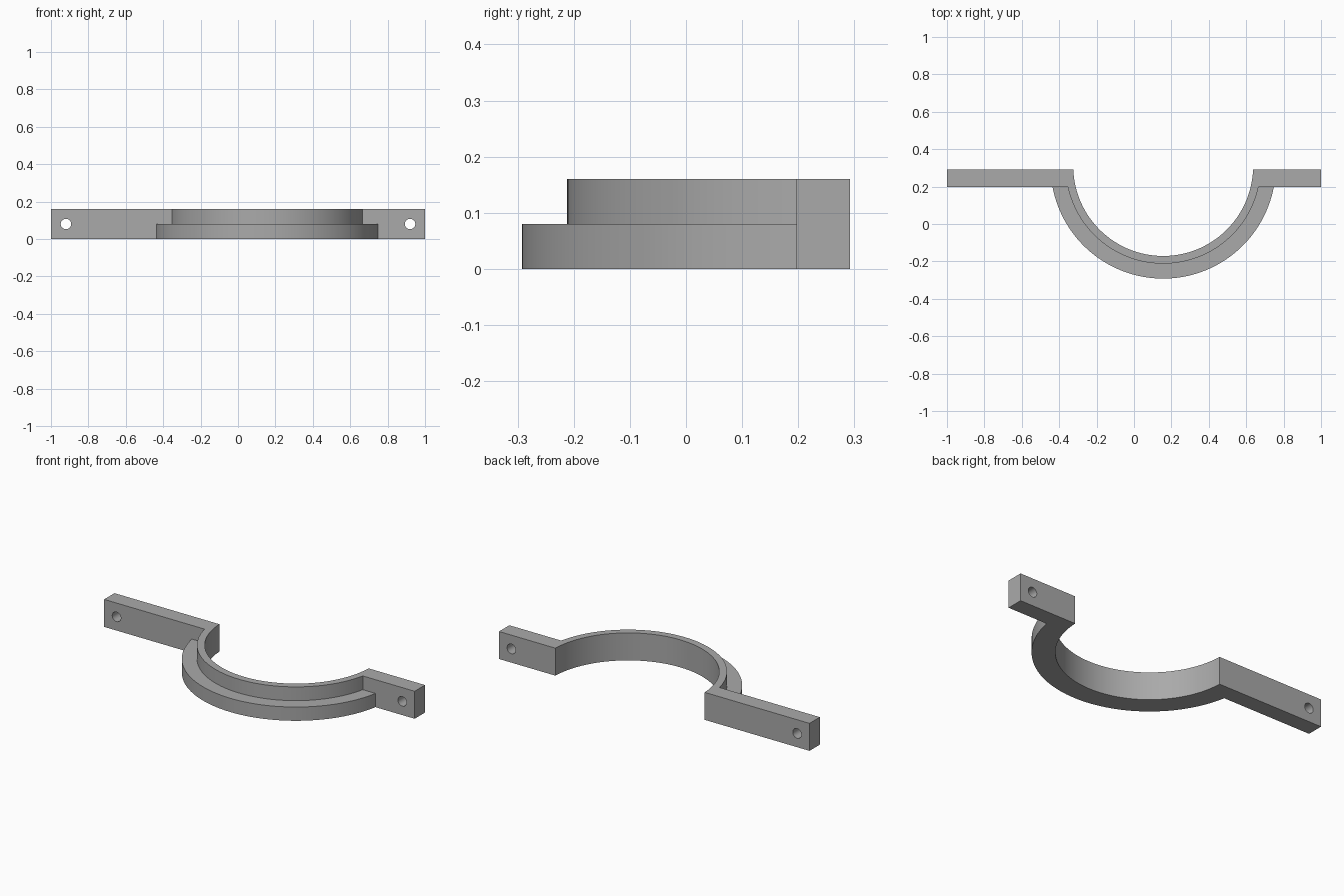
import bpy, bmesh, math

cube = bpy.data.objects.get("Cube")
if cube:
    bpy.data.objects.remove(cube)

CX, CY = 0.156, 0.31            # centre of the half ring
R_IN, R_RIM, R_OUT = 0.481, 0.522, 0.602
BACK, FRONT = 0.292, 0.197      # back and front planes of the arms
HEIGHT, STEP = 0.16, 0.08

grey = bpy.data.materials.new("plain grey")
grey.use_nodes = True
grey.diffuse_color = (0.4, 0.4, 0.4, 1)
grey.node_tree.nodes["Principled BSDF"].inputs["Base Color"].default_value = (0.4, 0.4, 0.4, 1)


def arc(radius, y_end, steps=64):
    """Lower arc from left to right, cut off at the plane y_end."""
    a = math.asin((y_end - CY) / radius)
    start, end = -math.pi - a, a
    return [(CX + radius * math.cos(t), CY + radius * math.sin(t))
            for t in (start + (end - start) * i / steps for i in range(steps + 1))]


def prism(name, outline, height):
    """Extrude a flat outline up from the ground."""
    bm = bmesh.new()
    base = bm.faces.new([bm.verts.new((x, y, 0)) for x, y in outline])
    top = bmesh.ops.extrude_face_region(bm, geom=[base], use_keep_orig=True)["geom"]
    bmesh.ops.translate(bm, verts=[v for v in top if isinstance(v, bmesh.types.BMVert)],
                        vec=(0, 0, height))
    bmesh.ops.recalc_face_normals(bm, faces=bm.faces)
    mesh = bpy.data.meshes.new(name)
    bm.to_mesh(mesh)
    bm.free()
    mesh.materials.append(grey)
    obj = bpy.data.objects.new(name, mesh)
    bpy.context.collection.objects.link(obj)
    return obj


# Tall inner band with the two mounting arms
outline = ([(-1, BACK)] + arc(R_IN, BACK) + [(1, BACK), (1, FRONT)]
           + arc(R_RIM, FRONT)[::-1] + [(-1, FRONT)])
bracket = prism("band_and_arms", outline, HEIGHT)

# Low outer flange
flange = prism("outer_flange", arc(R_RIM, FRONT) + arc(R_OUT, FRONT)[::-1], STEP)

# Screw holes through both arms
for side, x in (("right", -0.92), ("left", 0.92)):
    bpy.ops.mesh.primitive_cylinder_add(vertices=32, radius=0.028, depth=0.3,
                                        location=(x, (BACK + FRONT) / 2, HEIGHT / 2),
                                        rotation=(math.pi / 2, 0, 0))
    cutter = bpy.context.object
    cutter.name = side + "_hole_cutter"
    cutter.data.materials.append(grey)
    cutter.hide_render = True
    cutter.hide_set(True)
    cut = bracket.modifiers.new(side + "_hole", "BOOLEAN")
    cut.operation, cut.solver, cut.object = "DIFFERENCE", "EXACT", cutter

# Apply the holes, then smooth the curved walls
bpy.context.view_layer.update()
cut_mesh = bpy.data.meshes.new_from_object(
    bracket.evaluated_get(bpy.context.evaluated_depsgraph_get()))
bracket.modifiers.clear()
bracket.data = cut_mesh
for name in ("right_hole_cutter", "left_hole_cutter"):
    bpy.data.objects.remove(bpy.data.objects[name])

bpy.ops.object.select_all(action="DESELECT")
for obj in (bracket, flange):
    obj.select_set(True)
bpy.context.view_layer.objects.active = bracket
bpy.ops.object.shade_smooth_by_angle(angle=math.radians(30))
